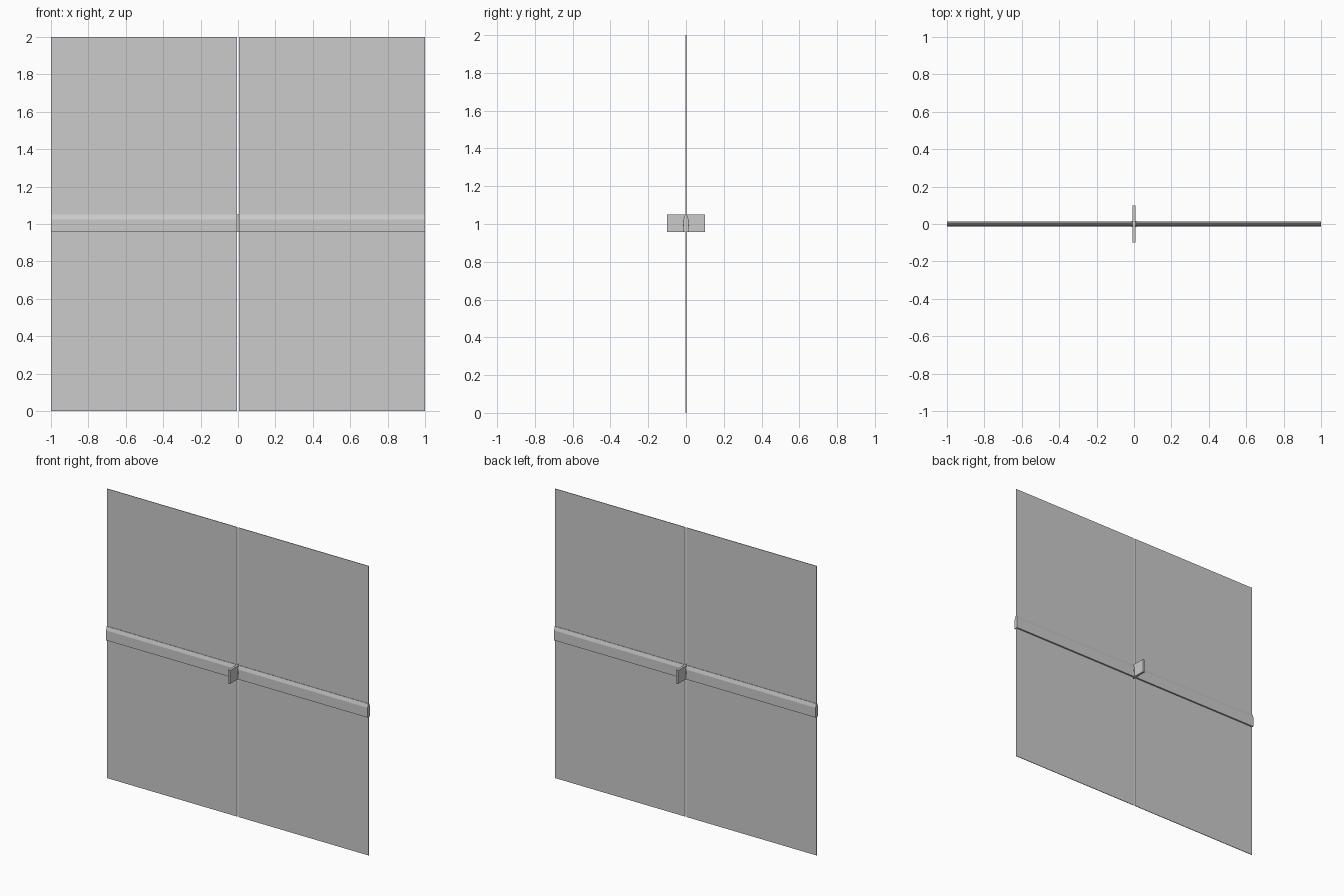
import bpy, math

if "Cube" in bpy.data.objects:
    bpy.data.objects.remove(bpy.data.objects["Cube"])


def prism(name, profile, x0, x1):
    """Extrude a (y, z) profile along x."""
    n = len(profile)
    verts = [(x, y, z) for x in (x0, x1) for y, z in profile]
    faces = [tuple(range(n))[::-1], tuple(range(n, 2 * n))]
    faces += [(i, (i + 1) % n, n + (i + 1) % n, n + i) for i in range(n)]
    if x1 < x0:
        faces = [f[::-1] for f in faces]
    mesh = bpy.data.meshes.new(name)
    mesh.from_pydata(verts, [], faces)
    obj = bpy.data.objects.new(name, mesh)
    bpy.context.collection.objects.link(obj)
    return obj


def rect(y, z0, z1):
    return [(-y, z0), (y, z0), (y, z1), (-y, z1)]


GAP = 0.005

# Rail section: flat sides with a sloped shoulder up to the panel
RAIL = [(-0.013, 0.957), (0.013, 0.957), (0.013, 1.025),
        (0.005, 1.05), (-0.005, 1.05), (-0.013, 1.025)]

for side, s in (("left", -1), ("right", 1)):
    # Thin door panel and its horizontal rail
    prism(side + "_panel", rect(0.002, 0.0, 2.0), s * GAP, s * 1.0)
    prism(side + "_rail", RAIL, s * GAP, s * 1.0)

# Handle plate standing out on both faces
prism("handle_plate", rect(0.1, 0.957, 1.05), -0.008, 0.008)

# Small round hub behind the handle plate
bpy.ops.mesh.primitive_cylinder_add(vertices=16, radius=0.014, depth=0.034,
                                    location=(0, 0, 1.003),
                                    rotation=(math.pi / 2, 0, 0))
bpy.context.object.name = "handle_hub"
bpy.ops.object.shade_smooth_by_angle()
